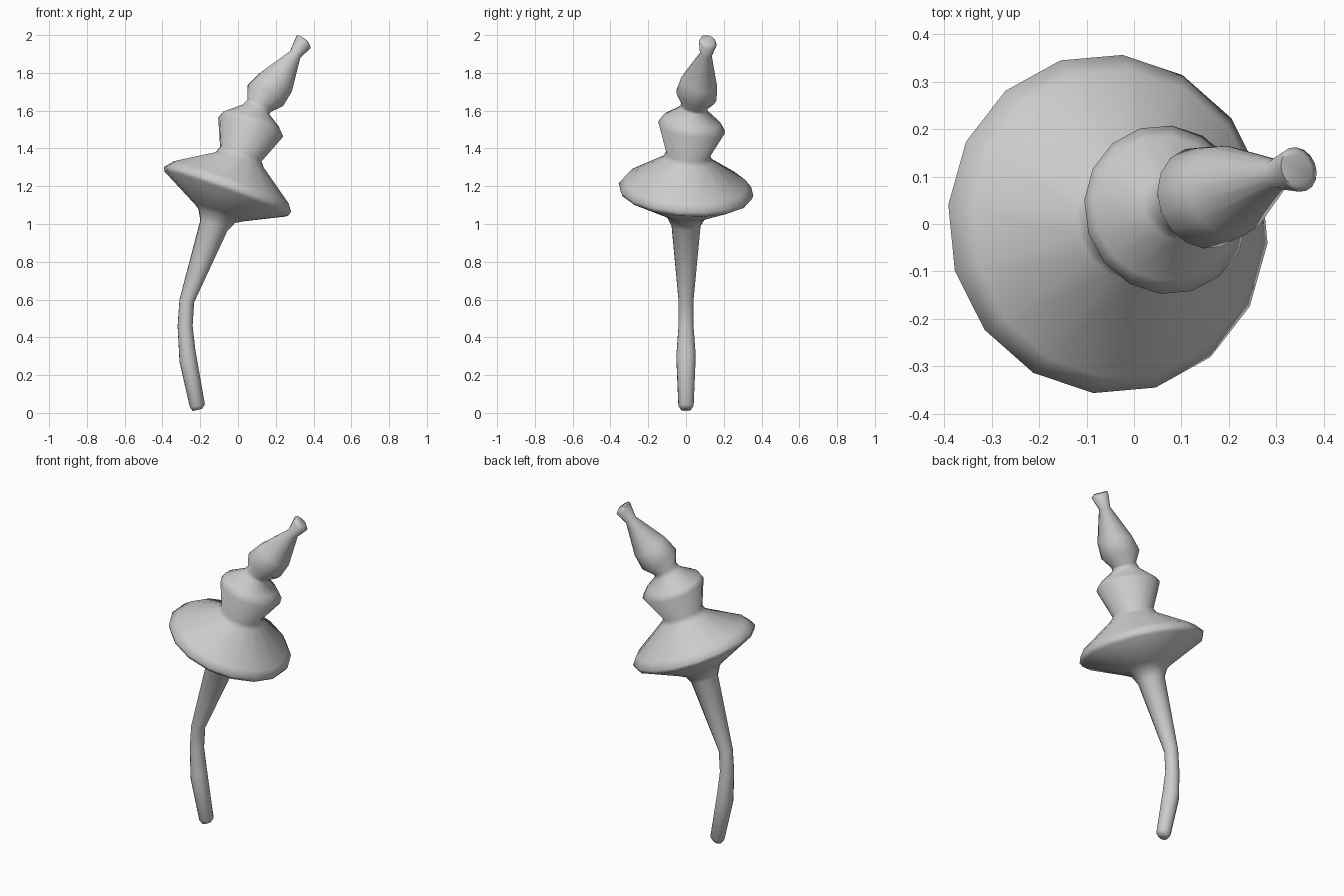
import bpy, bmesh, math
from mathutils import Vector

cube = bpy.data.objects.get("Cube")
if cube:
    bpy.data.objects.remove(cube)

grey = bpy.data.materials.new("plain_grey")
grey.use_nodes = True
colour = (0.6, 0.6, 0.6, 1)
grey.diffuse_color = colour
grey.node_tree.nodes["Principled BSDF"].inputs["Base Color"].default_value = colour

SIDES = 16
TWIST = math.radians(-6.5)

# Each ring: left x, left z, right x, right z, centre y, lean towards +y
rings = [
    # bent stalk
    (-.24, .01, -.19, .022, 0, 0),
    (-.255, .03, -.175, .045, 0, 0),
    (-.31, .27, -.225, .33, 0, 0),
    (-.32, .46, -.24, .46, 0, 0),
    (-.31, .6, -.232, .585, 0, 0),
    (-.2, 1.02, -.055, .965, 0, 0),
    # flared collar
    (-.21, 1.08, -.015, 1.005, 0, .06),
    (-.228, 1.105, .04, 1.015, 0, .06),
    # wide disc
    (-.39, 1.28, .265, 1.04, 0, .06),
    (-.393, 1.305, .283, 1.06, 0, .06),
    (-.34, 1.335, .27, 1.105, 0, .06),
    # waist
    (-.12, 1.38, .135, 1.3, .01, .08),
    (-.095, 1.41, .125, 1.33, .01, .1),
    # rounded middle
    (-.105, 1.565, .24, 1.46, .03, .14),
    (-.085, 1.59, .215, 1.515, .033, .16),
    (.02, 1.63, .165, 1.58, .042, .18),
    # tapered bulb and flared tip
    (.05, 1.66, .175, 1.595, .045, .2),
    (.05, 1.735, .24, 1.625, .055, .22),
    (.115, 1.8, .285, 1.7, .07, .25),
    (.275, 1.915, .33, 1.88, .105, .25),
    (.305, 1.985, .385, 1.93, .115, .25),
    (.31, 1.998, .375, 1.955, .117, .25),
]

bm = bmesh.new()
loops = []
for lx, lz, rx, rz, cy, lean in rings:
    left, right = Vector((lx, cy, lz)), Vector((rx, cy, rz))
    centre, across = (left + right) / 2, (right - left) / 2
    radius = across.length
    up = Vector((-across.z, 0, across.x)).normalized()
    depth = Vector((0, math.cos(lean), 0)) - up * math.sin(lean)
    loop = []
    for i in range(SIDES):
        a = TWIST + math.tau * i / SIDES
        loop.append(bm.verts.new(centre + across * math.cos(a) + depth * radius * math.sin(a)))
    loops.append(loop)

# Skin neighbouring rings and close both ends
for low, high in zip(loops, loops[1:]):
    for i in range(SIDES):
        j = (i + 1) % SIDES
        bm.faces.new((low[i], low[j], high[j], high[i]))
bm.faces.new(loops[0][::-1])
bm.faces.new(loops[-1])
bmesh.ops.recalc_face_normals(bm, faces=bm.faces)

mesh = bpy.data.meshes.new("turned_finial")
bm.to_mesh(mesh)
bm.free()
mesh.materials.append(grey)
finial = bpy.data.objects.new("turned_finial", mesh)
bpy.context.collection.objects.link(finial)

bpy.context.view_layer.objects.active = finial
finial.select_set(True)
bpy.ops.object.shade_smooth_by_angle(angle=math.radians(80))
